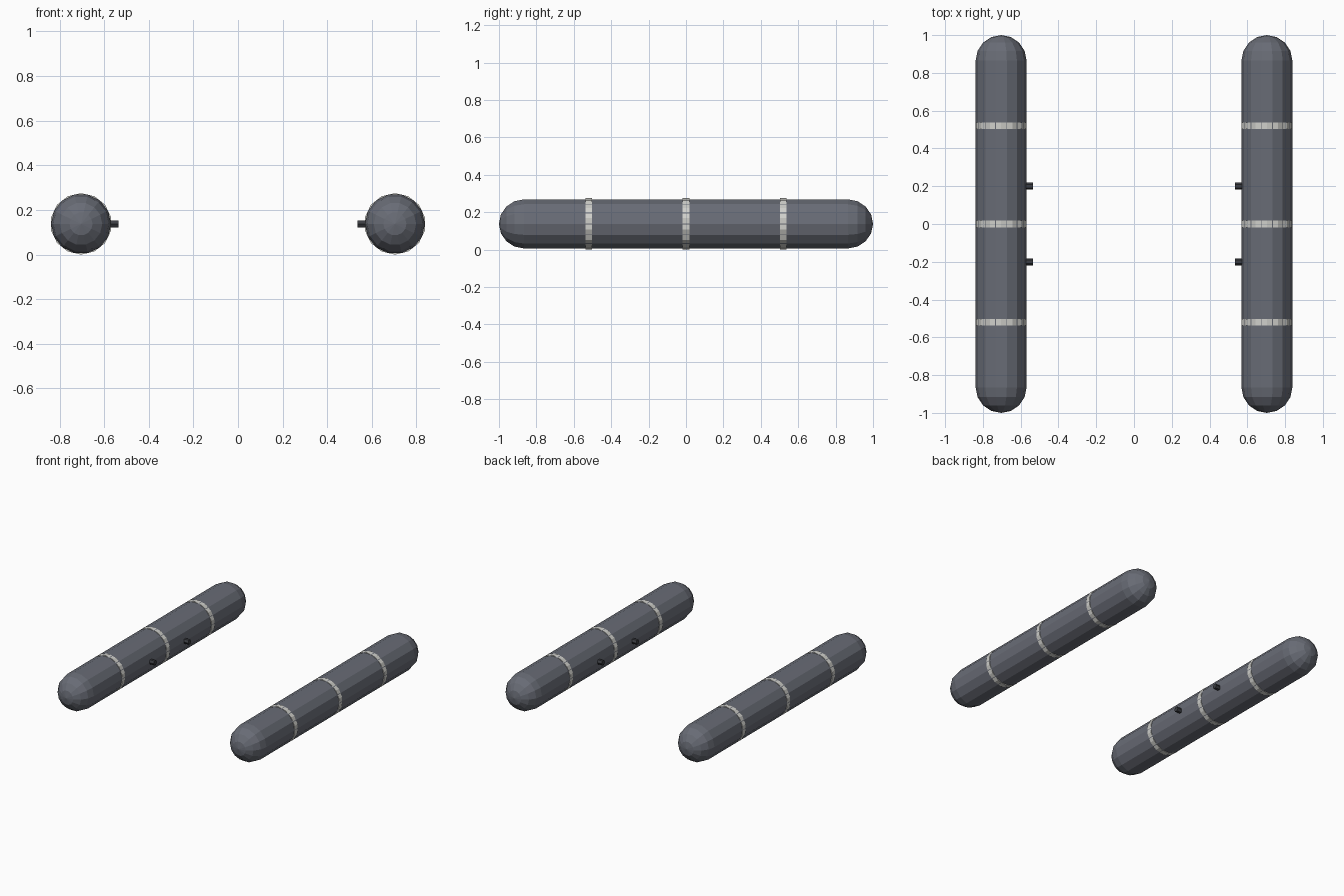
import bpy, bmesh, math
from mathutils import Matrix

if "Cube" in bpy.data.objects:
    bpy.data.objects.remove(bpy.data.objects["Cube"])

SIDES = 14
X, Z = 0.7035, 0.1375      # float centre line
R = 0.1346                 # float radius


def material(name, rgb):
    m = bpy.data.materials.new(name)
    m.diffuse_color = (*rgb, 1)
    m.use_nodes = True
    m.node_tree.nodes["Principled BSDF"].inputs["Base Color"].default_value = m.diffuse_color
    return m


GREY = material("slate grey", (0.14, 0.15, 0.18))
BAND = material("light band", (0.62, 0.62, 0.59))
DARK = material("dark peg", (0.045, 0.048, 0.056))


def finish(bm, name, mat):
    bmesh.ops.recalc_face_normals(bm, faces=bm.faces)
    me = bpy.data.meshes.new(name)
    bm.to_mesh(me)
    bm.free()
    me.materials.append(mat)
    bpy.context.collection.objects.link(bpy.data.objects.new(name, me))


def lathe_y(name, profile, phase, x, mat):
    """Spin (radius, y) points around the float axis; first edge of the polygon set by phase."""
    bm = bmesh.new()
    rings = []
    for r, y in profile:
        if r < 1e-6:
            rings.append([bm.verts.new((x, y, Z))])
        else:
            rings.append([bm.verts.new((x + r * math.cos(a), y, Z + r * math.sin(a)))
                          for a in (phase + math.tau * i / SIDES for i in range(SIDES))])
    for a, b in zip(rings, rings[1:]):
        for i in range(SIDES):
            j = (i + 1) % SIDES
            quad = [a[i % len(a)], a[j % len(a)], b[j % len(b)], b[i % len(b)]]
            bm.faces.new(list(dict.fromkeys(quad)))
    finish(bm, name, mat)


# Half of the capsule profile, from the rear pole to the start of the tube
cap = [(R * math.sin(t), 1 - R + R * math.cos(t))
       for t in (math.pi / 8 * k for k in range(5))]
capsule = cap + [(r, -y) for r, y in reversed(cap)]

for side, s in (("left", -1), ("right", 1)):
    # Long float with rounded ends
    lathe_y(f"{side}_float", capsule, 0, s * X, GREY)

    # Three thin bands, turned half a facet against the float
    for n, y in enumerate((-0.52, 0, 0.52)):
        h = 0.0175
        ring = [(0, y - h), (Z, y - h), (Z, y + h), (0, y + h)]
        lathe_y(f"{side}_band_{n + 1}", ring, math.pi / SIDES, s * X, BAND)

    # Two small pegs on the inner face
    for n, y in enumerate((-0.2, 0.2)):
        bm = bmesh.new()
        place = (Matrix.Translation((s * 0.565, y, Z))
                 @ Matrix.Rotation(math.pi / 2, 4, 'Y'))
        bmesh.ops.create_cone(bm, cap_ends=True, segments=6, radius1=0.0185,
                              radius2=0.0185, depth=0.06, matrix=place)
        finish(bm, f"{side}_peg_{n + 1}", DARK)
